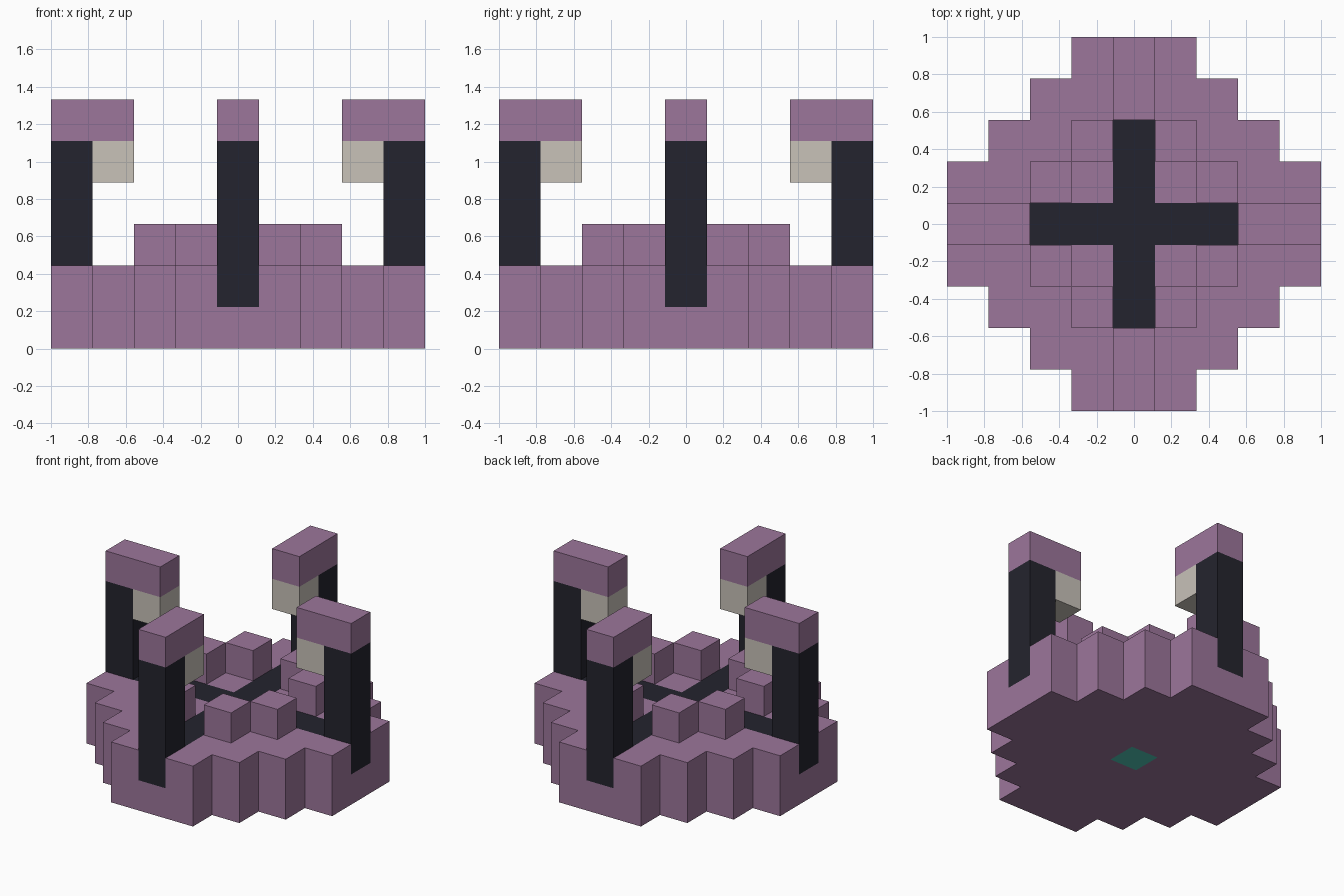
import bpy
import bmesh
from mathutils import Vector

if "Cube" in bpy.data.objects:
    bpy.data.objects.remove(bpy.data.objects["Cube"], do_unlink=True)

U = 2 / 9  # edge length of one block


def material(name, r, g, b):
    """Flat material from 0-255 sRGB values, stored as linear."""
    def linear(c):
        c /= 255
        return c / 12.92 if c <= 0.04045 else ((c + 0.055) / 1.055) ** 2.4
    colour = (linear(r), linear(g), linear(b), 1)
    mat = bpy.data.materials.new(name)
    mat.use_nodes = True
    mat.diffuse_color = colour
    mat.node_tree.nodes["Principled BSDF"].inputs["Base Color"].default_value = colour
    return mat


MAUVE = material("mauve stone", 156, 118, 155)
DARK = material("dark stone", 36, 36, 46)
BEIGE = material("beige lamp", 200, 194, 185)
TEAL = material("teal core", 80, 197, 183)

parts = {}  # name -> (set of block positions, material)


def add_part(name, cells, mat):
    parts[name] = (set(cells), mat)


def build(name, cells, mat, solid):
    """Mesh the blocks of one part, leaving out faces buried in other blocks."""
    bm = bmesh.new()
    for cell in cells:
        centre = Vector(cell)
        for axis in range(3):
            for sign in (-1, 1):
                n = Vector((0, 0, 0))
                n[axis] = sign
                if tuple(int(v) for v in centre + n) in solid:
                    continue
                a = Vector((0, 0, 0))
                a[(axis + 1) % 3] = 1
                b = n.cross(a)
                ring = [(-1, -1), (1, -1), (1, 1), (-1, 1)]
                bm.faces.new([bm.verts.new(
                    (centre + (n + a * s + b * t) / 2 + Vector((0, 0, 0.5))) * U)
                    for s, t in ring])
    bmesh.ops.remove_doubles(bm, verts=bm.verts, dist=U / 100)
    mesh = bpy.data.meshes.new(name)
    bm.to_mesh(mesh)
    bm.free()
    mesh.materials.append(mat)
    obj = bpy.data.objects.new(name, mesh)
    bpy.context.collection.objects.link(obj)


# Core block, and the cross let into the top of the plinth
core = (0, 0, 0)
cross = {(i, 0, 1) for i in range(-3, 4)} | {(0, i, 1) for i in range(-3, 4)}
add_part("core", [core], TEAL)
add_part("floor_cross", cross, DARK)

# Four arches: pillar, overhanging cap and hanging lamp
pillars = set()
sides = {"front": (0, -1), "back": (0, 1), "left": (1, 0), "right": (-1, 0)}
for side, (dx, dy) in sides.items():
    pillar = {(4 * dx, 4 * dy, k) for k in range(1, 5)}
    pillars |= pillar
    add_part(side + "_pillar", pillar, DARK)
    add_part(side + "_cap", [(r * dx, r * dy, 5) for r in (3, 4)], MAUVE)
    add_part(side + "_lamp", [(3 * dx, 3 * dy, 4)], BEIGE)

# Round stepped plinth, two blocks high
plinth = {(x, y, k) for x in range(-4, 5) for y in range(-4, 5) for k in (0, 1)
          if abs(x) + abs(y) <= 5}
add_part("plinth", plinth - cross - pillars - {core}, MAUVE)

# Paired raised blocks in each quarter
add_part("raised_blocks", [(sx * a, sy * (3 - a), 2)
                           for sx in (-1, 1) for sy in (-1, 1) for a in (1, 2)], MAUVE)

solid = set().union(*(cells for cells, _ in parts.values()))
for part, (cells, mat) in parts.items():
    build(part, cells, mat, solid)
